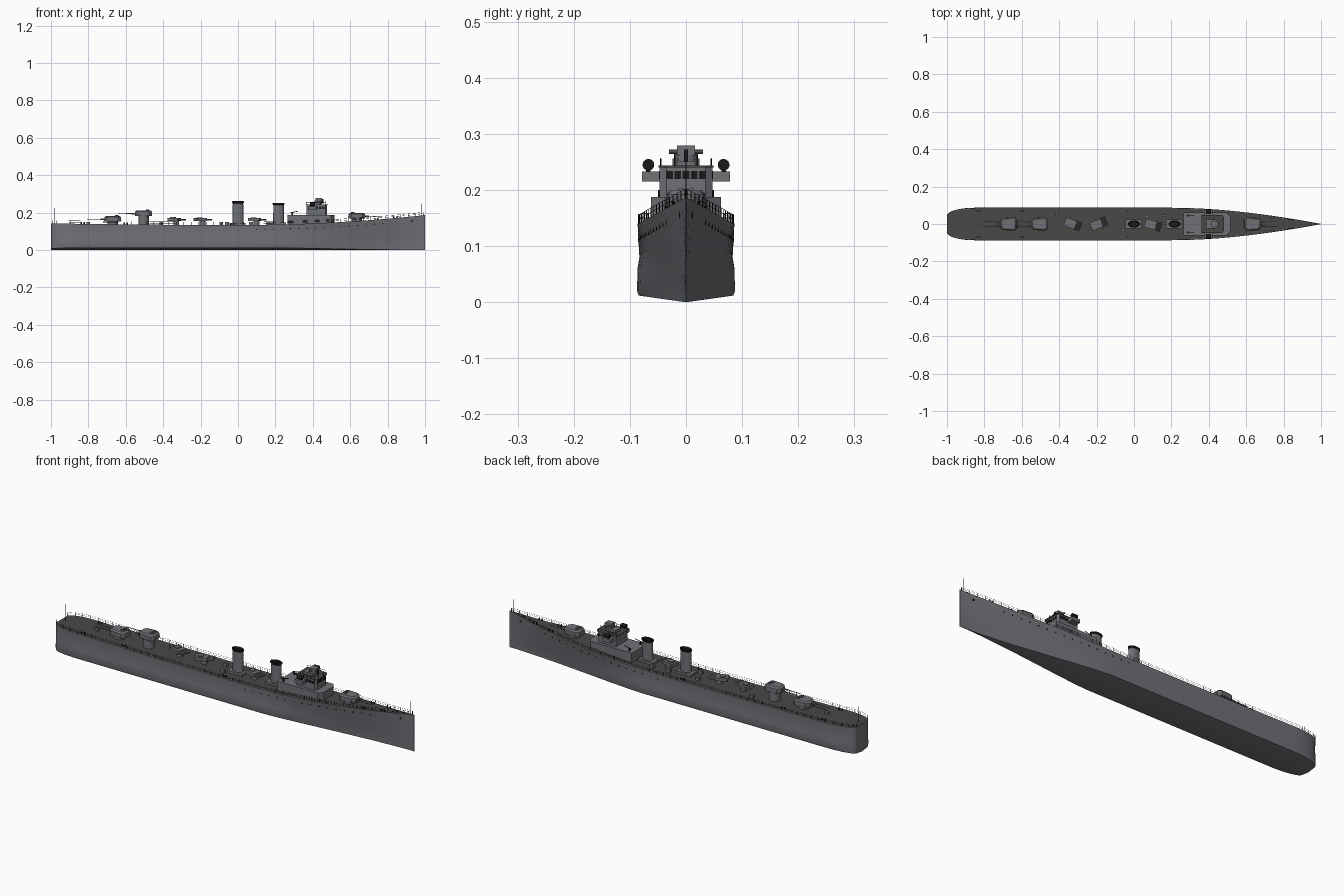
import bpy, bmesh, math
from mathutils import Matrix, Vector

if "Cube" in bpy.data.objects:
    bpy.data.objects.remove(bpy.data.objects["Cube"])


def material(name, r, g, b):
    m = bpy.data.materials.new(name)
    m.use_nodes = True
    m.diffuse_color = (r, g, b, 1)
    m.node_tree.nodes["Principled BSDF"].inputs["Base Color"].default_value = (r, g, b, 1)
    return m


GREY = material("ship grey", .16, .165, .18)
DECK = material("deck dark grey", .065, .065, .063)
BLACK = material("black", .01, .01, .01)


def finish(name, bm, *mats, smooth=True):
    bmesh.ops.recalc_face_normals(bm, faces=bm.faces)
    mesh = bpy.data.meshes.new(name)
    bm.to_mesh(mesh)
    bm.free()
    for m in mats:
        mesh.materials.append(m)
    ob = bpy.data.objects.new(name, mesh)
    bpy.context.collection.objects.link(ob)
    if smooth:
        bpy.ops.object.select_all(action='DESELECT')
        ob.select_set(True)
        bpy.context.view_layer.objects.active = ob
        bpy.ops.object.shade_smooth_by_angle(angle=math.radians(35))
    return ob


def add_box(bm, lo, hi, frame=Matrix()):
    lo, hi = Vector(lo), Vector(hi)
    size = Matrix.Diagonal((*(hi - lo), 1))
    bmesh.ops.create_cube(bm, size=1, matrix=frame @ Matrix.Translation((lo + hi) / 2) @ size)


def add_rod(bm, a, b, r, sides=6, r2=None, frame=Matrix()):
    a, b = Vector(a), Vector(b)
    turn = (b - a).to_track_quat('Z', 'Y').to_matrix().to_4x4()
    bmesh.ops.create_cone(bm, cap_ends=True, segments=sides, radius1=r, radius2=r if r2 is None else r2,
                          depth=(b - a).length, matrix=frame @ Matrix.Translation((a + b) / 2) @ turn)


def add_loft(bm, rings):
    """Skin a list of equal-length rings and cap both ends."""
    loops = [[bm.verts.new(p) for p in ring] for ring in rings]
    n = len(loops[0])
    for a, b in zip(loops, loops[1:]):
        for i in range(n):
            bm.faces.new((a[i], a[(i + 1) % n], b[(i + 1) % n], b[i]))
    bm.faces.new(loops[0])
    bm.faces.new(loops[-1])


def box(name, lo, hi, mat=GREY):
    bm = bmesh.new()
    add_box(bm, lo, hi)
    return finish(name, bm, mat, smooth=False)


# Hull lines
def stern_factor(x):
    u = min(1, max(0, (-.85 - x) / .15))
    return .52 + .48 * math.sqrt(1 - u * u)


def deck_half(x):
    t = max(0, (x - .25) / .75)
    return max(.0008, .086 * (1 - t ** 1.67) * stern_factor(x))


def chine_half(x):
    t = max(0, (x - .2) / .8)
    return max(.0008, .087 * (1 - t ** 1.3) ** 1.6 * stern_factor(x))


def deck_z(x):
    return .134 + (.053 if x > 0 else .009) * x * x


def section(x):
    d, c, z = deck_half(x), chine_half(x), deck_z(x)
    side = [(c * .97, .012 * c / .087), (c, .02), (c + .25 * (d - c), .058),
            (c + .42 * (d - c) - .04 * c, .08), (d, z), (d * .93, z)]
    return ([(x, 0, 0)] + [(x, y, h) for y, h in side] + [(x, 0, z)]
            + [(x, -y, h) for y, h in reversed(side)])


bm = bmesh.new()
stations = [-1 + .15 * (1 - math.cos(math.pi / 2 * i / 8)) for i in range(9)]
stations += [-.85 + 1.05 * i / 10 for i in range(1, 11)] + [.2 + .8 * i / 20 for i in range(1, 21)]
add_loft(bm, [section(x) for x in stations])
bm.normal_update()
for f in bm.faces:
    mid = f.calc_center_median()
    ys = [abs(v.co.y) for v in f.verts]
    if mid.z > .12 and min(ys) < 1e-6:
        f.material_index = 1
finish("hull", bm, GREY, DECK)

# Railings along the deck edge
bm = bmesh.new()
rail_xs = [-1 + .15 * (1 - math.cos(math.pi / 2 * i / 5)) for i in range(5)]
rail_xs += [-.85 + 1.84 * i / 46 for i in range(47)]
for s in (1, -1):
    pts = [Vector((x, s * deck_half(x) * .985, deck_z(x))) for x in rail_xs]
    for p in pts:
        add_rod(bm, p, p + Vector((0, 0, .016)), .0008, 4)
    for h in (.008, .016):
        for a, b in zip(pts, pts[1:]):
            add_rod(bm, a + Vector((0, 0, h)), b + Vector((0, 0, h)), .0005, 4)
finish("deck_railing", bm, BLACK, smooth=False)


# Portholes and hawse holes set on the hull side
def hull_point(x, z, s):
    d, c, top = deck_half(x), chine_half(x), deck_z(x)
    low = c + .42 * (d - c) - .04 * c
    return Vector((x, s * (low + (d - low) * (z - .08) / (top - .08)), z))


bm = bmesh.new()
for s in (1, -1):
    spots = [(.1 + .045 * i, .0035) for i in range(16)] + [(.93, .006)]
    for x, r in spots:
        p = hull_point(x, deck_z(x) - .024, s)
        add_rod(bm, p - Vector((0, s * .003, 0)), p + Vector((0, s * .001, 0)), r, 10)
finish("portholes", bm, BLACK, smooth=False)

# Flagstaffs
for name, x, top in (("bow_staff", .98, .25), ("stern_staff", -.98, .225)):
    bm = bmesh.new()
    add_rod(bm, (x, 0, deck_z(x) - .005), (x, 0, top), .0012)
    finish(name, bm, BLACK)


# Twin gun turrets
def turret(name, x, z, s):
    frame = Matrix.Translation((x, 0, z)) @ Matrix.Diagonal((s, 1, 1, 1))
    bm = bmesh.new()
    half = [(.046, .016), (.032, .032), (-.03, .036), (-.046, .022)]
    outline = half + [(a, -b) for a, b in reversed(half)]
    rings = [(.96, 0), (1, .008), (.97, .024), (.8, .031)]
    add_loft(bm, [[frame @ Vector((a * k, b * k, h)) for a, b in outline] for k, h in rings])
    add_box(bm, (-.03, -.014, .03), (-.012, -.004, .035), frame)
    add_box(bm, (-.03, .006, .03), (-.016, .014, .035), frame)
    for y in (-.012, .012):
        add_rod(bm, (.035, y, .013), (.065, y, .013), .004, 8, frame=frame)
        add_rod(bm, (.06, y, .013), (.137, y, .013), .0022, 8, .0017, frame)
    finish(name, bm, GREY)
    bm = bmesh.new()
    add_rod(bm, (x, 0, deck_z(x) - .01), (x, 0, z + .002), .028, 20)
    finish(name + "_base", bm, GREY)


turret("forward_turret", .635, .168, 1)
turret("aft_turret", -.67, .152, -1)
turret("raised_aft_turret", -.505, .182, -1)


# Rotating torpedo mounts
def torpedo_mount(name, x, y, angle):
    z = deck_z(x)
    frame = Matrix.Translation((x, y, z)) @ Matrix.Rotation(math.radians(angle), 4, 'Z')
    bm = bmesh.new()
    add_rod(bm, (0, 0, -.005), (0, 0, .02), .016, 14, frame=frame)
    add_box(bm, (-.042, -.023, .02), (.018, .023, .036), frame)
    add_box(bm, (-.03, -.013, .036), (-.005, .013, .041), frame)
    for i in range(5):
        lane = (i - 2) * .0098
        add_rod(bm, (.012, lane, .028), (.047, lane, .028), .0043, 8, frame=frame)
    finish(name, bm, GREY)


torpedo_mount("aft_torpedo_mount", -.33, 0, -20)
torpedo_mount("middle_torpedo_mount", -.19, 0, 22)
torpedo_mount("forward_torpedo_mount", .1, -.005, -15)


# Oval funnels with dark caps
def funnel(name, x, top):
    def oval(k, z):
        return [(x + .028 * k * math.cos(a), .017 * k * math.sin(a), z)
                for a in (math.tau * i / 24 for i in range(24))]
    bm = bmesh.new()
    add_loft(bm, [oval(1.05, deck_z(x) - .01), oval(1, top - .012)])
    finish(name, bm, GREY)
    bm = bmesh.new()
    add_loft(bm, [oval(1, top - .012), oval(1.14, top - .009), oval(1.14, top - .002),
                  oval(1, top), oval(.9, top - .008)])
    finish(name + "_cap", bm, BLACK)
    box(name + "_house", (x - .045, -.025, deck_z(x) - .01), (x + .04, .025, deck_z(x) + .012))


funnel("aft_funnel", 0, .262)
funnel("forward_funnel", .217, .253)


# Deckhouse and bridge with chamfered fronts
def house(name, x0, x1, w, cut, z0, z1, mat=GREY):
    half = [(x1, w - cut), (x1 - cut * .7, w), (x0, w)]
    outline = half + [(a, -b) for a, b in reversed(half)]
    bm = bmesh.new()
    add_loft(bm, [[(a, b, z) for a, b in outline] for z in (z0, z1)])
    finish(name, bm, mat, smooth=False)


house("deckhouse", .265, .515, .062, .025, .125, .188)
house("bridge", .365, .475, .047, .012, .188, .24)
house("bridge_roof", .36, .48, .049, .012, .24, .244, DECK)
house("chart_house", .385, .445, .024, .008, .244, .256)

# Bridge windows
bm = bmesh.new()
for i in range(5):
    y = (i - 2) * .0145
    add_box(bm, (.47, y - .0058, .22), (.4765, y + .0058, .234))
for s in (1, -1):
    for i in range(4):
        x = .40 + i * .017
        add_box(bm, (x, s * .0465 - .0015, .22), (x + .012, s * .0465 + .0015, .234))
finish("bridge_windows", bm, BLACK, smooth=False)

# Bridge wings, each with a light gun
for s, side in ((1, "left"), (-1, "right")):
    y0, y1 = sorted((s * .045, s * .078))
    box(side + "_bridge_wing", (.375, y0, .215), (.42, y1, .233))
    bm = bmesh.new()
    add_rod(bm, (.395, s * .067, .233), (.395, s * .067, .242), .004, 8)
    add_rod(bm, (.385, s * .067, .245), (.412, s * .067, .245), .0105, 14)
    finish(side + "_searchlight", bm, BLACK)
    bm = bmesh.new()
    add_rod(bm, (.29, s * .045, .186), (.29, s * .045, .2), .005, 8)
    add_rod(bm, (.28, s * .045, .2), (.32, s * .045, .208), .0018)
    finish(side + "_light_gun", bm, BLACK)

# Fire director on top of the bridge
bm = bmesh.new()
add_rod(bm, (.43, 0, .25), (.43, 0, .264), .021, 20)
add_box(bm, (.414, -.016, .262), (.45, .016, .279))
add_rod(bm, (.425, -.03, .268), (.425, .03, .268), .004, 10)
finish("fire_director", bm, GREY)
box("director_sight", (.448, -.004, .25), (.456, .004, .272), BLACK)

# Bridge railing and aerials
bm = bmesh.new()
for s in (1, -1):
    for i in range(6):
        add_rod(bm, (.365 + i * .02, s * .045, .242), (.365 + i * .02, s * .045, .256), .001, 4)
    add_rod(bm, (.365, s * .045, .256), (.465, s * .045, .256), .0008, 4)
    add_rod(bm, (.47, s * .02, .242), (.47, s * .02, .262), .0015)
finish("bridge_railing", bm, BLACK, smooth=False)

# Paired bollards, lockers and ventilators on the deck
bm = bmesh.new()
for x in (-.83, -.6, -.03, .74, .84):
    for s in (1, -1):
        for dx in (-.008, .008):
            p = Vector((x + dx, s * deck_half(x) * .8, deck_z(x) - .002))
            add_rod(bm, p, p + Vector((0, 0, .011)), .0035, 8)
finish("bollards", bm, BLACK)
bm = bmesh.new()
for x, y in ((-.41, .05), (-.09, .03), (-.06, -.035), (.07, .04), (.16, .045), (-.8, 0)):
    add_box(bm, (x - .01, y - .007, .13), (x + .01, y + .007, .151))
finish("deck_lockers", bm, GREY, smooth=False)
